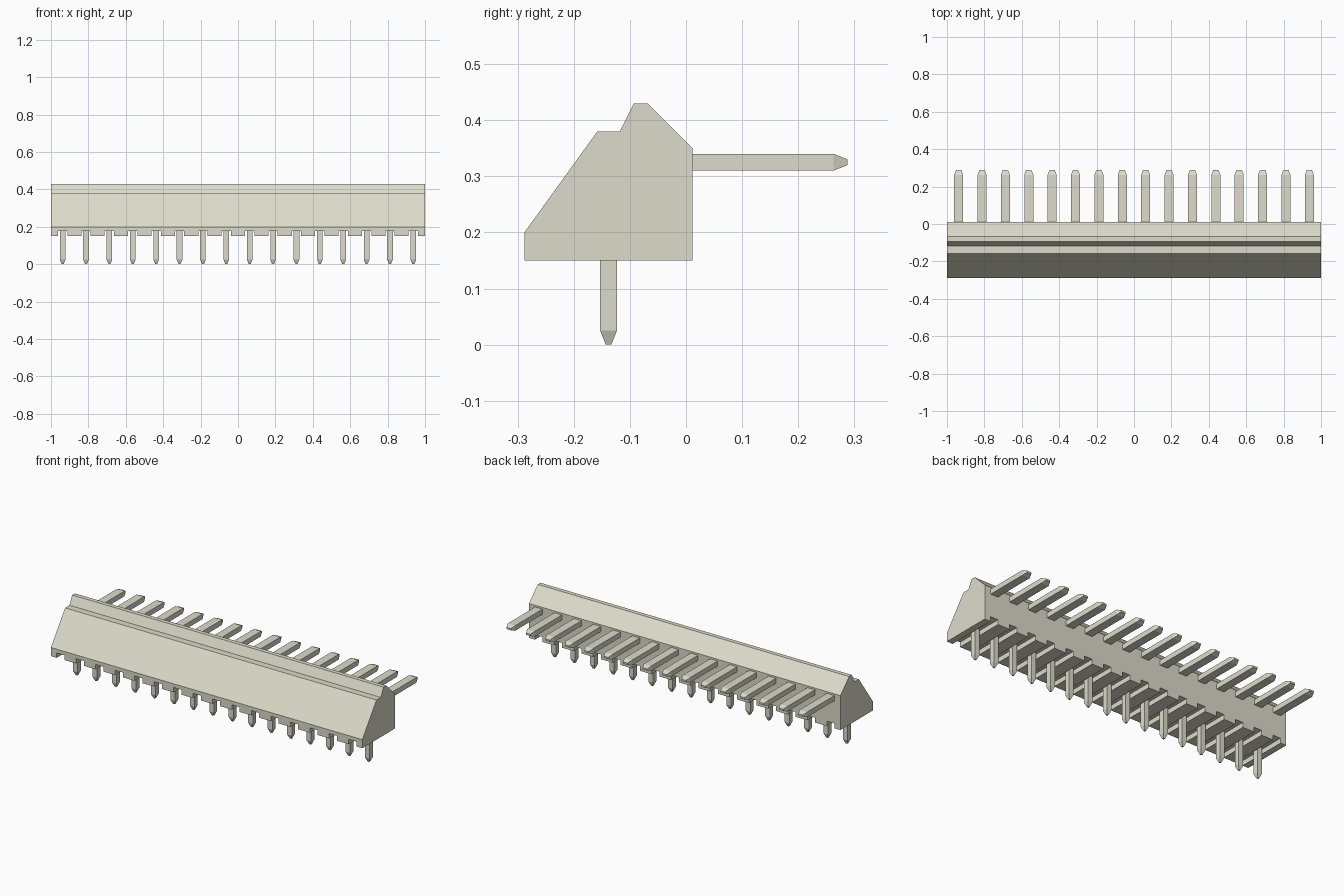
import bpy
import bmesh
from mathutils import Matrix, Vector

cube = bpy.data.objects.get("Cube")
if cube:
    bpy.data.objects.remove(cube, do_unlink=True)

PINS = 16
PITCH = 2 / PINS
CENTRES = [-1 + PITCH * (i + 0.5) for i in range(PINS)]

ivory = bpy.data.materials.new("ivory_grey")
COLOUR = (0.72, 0.71, 0.59, 1)
ivory.diffuse_color = COLOUR
ivory.use_nodes = True
ivory.node_tree.nodes["Principled BSDF"].inputs["Base Color"].default_value = COLOUR


def finish(bm, name):
    bmesh.ops.recalc_face_normals(bm, faces=bm.faces)
    mesh = bpy.data.meshes.new(name)
    bm.to_mesh(mesh)
    bm.free()
    mesh.materials.append(ivory)
    obj = bpy.data.objects.new(name, mesh)
    bpy.context.collection.objects.link(obj)
    return obj


def add_box(bm, centre, size):
    matrix = Matrix.Translation(centre) @ Matrix.Diagonal((*size, 1))
    return bmesh.ops.create_cube(bm, size=1, matrix=matrix)["verts"]


def make_pin(name, start, end, width, depth, tip_width, tip_depth, tip=0.025):
    """Square pin along the line start-end with a tapered tip."""
    bm = bmesh.new()
    start, end = Vector(start), Vector(end)
    axis = (end - start).normalized()
    side = Vector((1, 0, 0))
    across = axis.cross(side)
    rings = []
    for point, w, d in ((start, width, depth), (end - axis * tip, width, depth),
                        (end, tip_width, tip_depth)):
        rings.append([bm.verts.new(point + side * (w / 2 * a) + across * (d / 2 * b))
                      for a, b in ((-1, -1), (1, -1), (1, 1), (-1, 1))])
    for low, high in zip(rings, rings[1:]):
        for i in range(4):
            j = (i + 1) % 4
            bm.faces.new((low[i], low[j], high[j], high[i]))
    bm.faces.new(rings[0])
    bm.faces.new(rings[-1])
    return finish(bm, name)


# Housing: stepped side profile extruded along the full length
PROFILE = [(-0.288, 0.15), (0.012, 0.15), (0.012, 0.35), (-0.068, 0.43),
           (-0.093, 0.43), (-0.118, 0.38), (-0.158, 0.38), (-0.288, 0.20)]
bm = bmesh.new()
end_face = bm.faces.new([bm.verts.new((-1, y, z)) for y, z in PROFILE])
extruded = bmesh.ops.extrude_face_region(bm, geom=[end_face])["geom"]
bmesh.ops.translate(bm, vec=(2, 0, 0),
                    verts=[v for v in extruded if isinstance(v, bmesh.types.BMVert)])
housing = finish(bm, "housing")

# Grooves running front to back under the housing, one per pin
bm = bmesh.new()
for x in CENTRES:
    add_box(bm, (x, -0.138, 0.14), (0.05, 0.5, 0.076))
cutter = finish(bm, "groove_cutter")
cutter.hide_render = True
cut = housing.modifiers.new("grooves", "BOOLEAN")
cut.operation = "DIFFERENCE"
cut.solver = "EXACT"
cut.object = cutter
bpy.context.view_layer.objects.active = housing
bpy.ops.object.modifier_apply(modifier=cut.name)
bpy.data.objects.remove(cutter, do_unlink=True)

# Pins: one row pointing down, one row pointing back
for i, x in enumerate(CENTRES, 1):
    make_pin(f"lower_pin_{i}", (x, -0.138, 0.19), (x, -0.138, 0),
             0.03, 0.03, 0.01, 0.01)
    make_pin(f"rear_pin_{i}", (x, 0, 0.325), (x, 0.288, 0.325),
             0.048, 0.03, 0.028, 0.01)
